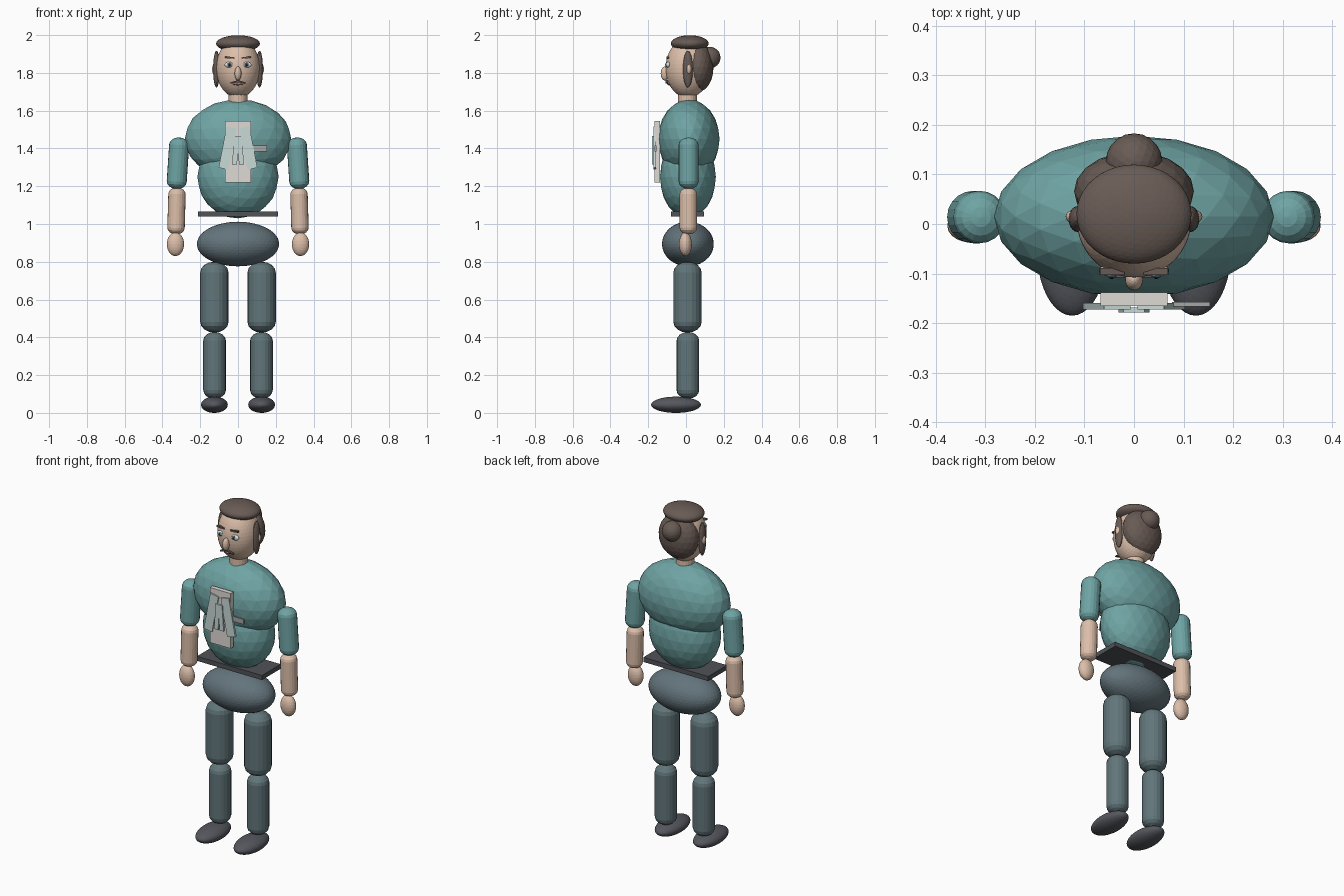
import bpy, bmesh
from math import sin, cos, pi, radians
from mathutils import Vector, Matrix

if "Cube" in bpy.data.objects:
    bpy.data.objects.remove(bpy.data.objects["Cube"])


def mat(name, *rgb):
    m = bpy.data.materials.new(name)
    m.diffuse_color = (*rgb, 1)
    m.use_nodes = True
    m.node_tree.nodes["Principled BSDF"].inputs["Base Color"].default_value = m.diffuse_color
    return m


TEAL = mat("teal", 0.16, 0.37, 0.37)
SKIN = mat("skin", 0.72, 0.52, 0.40)
HAIR = mat("hair", 0.14, 0.105, 0.09)
TROUSER = mat("trouser", 0.12, 0.18, 0.195)
PELVIS = mat("pelvis", 0.125, 0.175, 0.20)
SHOE = mat("shoe", 0.09, 0.095, 0.11)
BELT = mat("belt", 0.08, 0.085, 0.095)
CREAM = mat("cream", 0.74, 0.70, 0.66)
PALE = mat("pale", 0.58, 0.70, 0.68)
GREY = mat("grey", 0.38, 0.38, 0.38)
WHITE = mat("white", 0.75, 0.78, 0.80)
IRIS = mat("iris", 0.15, 0.25, 0.32)
DARK = mat("dark", 0.02, 0.02, 0.02)
LIP = mat("lip", 0.45, 0.22, 0.18)


def finish(name, bm, material):
    bmesh.ops.recalc_face_normals(bm, faces=bm.faces)
    me = bpy.data.meshes.new(name)
    bm.to_mesh(me)
    bm.free()
    me.materials.append(material)
    ob = bpy.data.objects.new(name, me)
    bpy.context.collection.objects.link(ob)
    return ob


def ellipsoid(name, loc, radii, material, sub=3):
    bm = bmesh.new()
    bmesh.ops.create_icosphere(bm, subdivisions=sub, radius=1)
    bm.transform(Matrix.Translation(loc) @ Matrix.Diagonal((*radii, 1)))
    return finish(name, bm, material)


def box(name, loc, size, material, tilt=0):
    bm = bmesh.new()
    bmesh.ops.create_cube(bm, size=1)
    bm.transform(Matrix.Translation(loc) @ Matrix.Rotation(radians(tilt), 4, 'Y')
                 @ Matrix.Diagonal((*size, 1)))
    return finish(name, bm, material)


def capsule(name, a, b, r, material, dome=0.75, sides=20, steps=4):
    """Rounded limb whose tips are a and b."""
    a, b = Vector(a), Vector(b)
    length, h = (b - a).length, r * dome
    prof = [(r * sin(i / steps * pi / 2), h - h * cos(i / steps * pi / 2))
            for i in range(1, steps + 1)]
    prof += [(p, length - z) for p, z in reversed(prof)]
    bm = bmesh.new()
    rings = [[bm.verts.new((p * cos(2 * pi * k / sides), p * sin(2 * pi * k / sides), z))
              for k in range(sides)] for p, z in prof]
    tips = [bm.verts.new((0, 0, 0)), bm.verts.new((0, 0, length))]
    for k in range(sides):
        n = (k + 1) % sides
        for lo, hi in zip(rings, rings[1:]):
            bm.faces.new((lo[k], lo[n], hi[n], hi[k]))
        bm.faces.new((tips[0], rings[0][n], rings[0][k]))
        bm.faces.new((tips[1], rings[-1][k], rings[-1][n]))
    rot = (b - a).to_track_quat('Z', 'Y').to_matrix().to_4x4()
    bm.transform(Matrix.Translation(a) @ rot)
    return finish(name, bm, material)


# Torso
ellipsoid("chest", (0, 0.015, 1.45), (0.282, 0.163, 0.21), TEAL)
ellipsoid("abdomen", (0, 0.01, 1.25), (0.215, 0.148, 0.22), TEAL)
box("belt", (0, 0.008, 1.053), (0.424, 0.175, 0.027), BELT)
ellipsoid("pelvis", (0, 0.01, 0.894), (0.218, 0.137, 0.118), PELVIS, 4)

# Head, hair and bun
capsule("neck", (0, 0.008, 1.6), (0, 0.008, 1.74), 0.05, SKIN, 0.1)
ellipsoid("head", (0, 0.01, 1.825), (0.116, 0.118, 0.157), SKIN, 4)
ellipsoid("hair_cap", (0, 0.02, 1.955), (0.116, 0.1, 0.044), HAIR, 4)
ellipsoid("back_hair", (0, 0.066, 1.83), (0.121, 0.08, 0.13), HAIR)
ellipsoid("hair_bun", (0, 0.126, 1.881), (0.057, 0.057, 0.057), HAIR)

# Face centre
ellipsoid("nose", (0, -0.112, 1.797), (0.018, 0.022, 0.037), SKIN)
ellipsoid("mouth", (0, -0.09, 1.742), (0.03, 0.01, 0.008), LIP, 2)

# Shirt front panel and pen
box("shirt_panel", (0, -0.152, 1.382), (0.136, 0.027, 0.325), CREAM)
box("pocket_tag", (0.115, -0.162, 1.4), (0.076, 0.01, 0.03), GREY)

# Mirrored parts
for side, s in (("left", -1), ("right", 1)):
    # Legs and shoes
    capsule(side + "_thigh", (s * .125, .008, .425), (s * .125, .008, .80), 0.075, TROUSER)
    capsule(side + "_shin", (s * .124, .01, .075), (s * .124, .01, .428), 0.06, TROUSER)
    ellipsoid(side + "_shoe", (s * .125, -.053, .043), (.071, .132, .043), SHOE, 4)
    # Arms and hands
    capsule(side + "_upper_arm", (s * .327, .014, 1.185), (s * .309, .014, 1.458), .053, TEAL)
    capsule(side + "_forearm", (s * .329, .012, .945), (s * .322, .012, 1.193), .046, SKIN)
    ellipsoid(side + "_hand", (s * .331, -.003, .893), (.046, .034, .063), SKIN)
    # Ears and side hair
    ellipsoid(side + "_side_hair", (s * .114, .01, 1.82), (.018, .026, .098), HAIR)
    ellipsoid(side + "_ear", (s * .12, .015, 1.82), (.018, .014, .03), SKIN)
    # Eyes, brows and moustache
    ellipsoid(side + "_eye", (s * .045, -.094, 1.843), (.026, .012, .016), WHITE)
    ellipsoid(side + "_iris", (s * .045, -.104, 1.843), (.011, .005, .012), IRIS, 2)
    ellipsoid(side + "_pupil", (s * .045, -.108, 1.843), (.005, .003, .006), DARK, 2)
    box(side + "_brow", (s * .044, -.096, 1.881), (.05, .014, .009), HAIR, -s * 5)
    box(side + "_moustache", (s * .021, -.102, 1.752), (.042, .012, .007), HAIR, s * 16)
    # Lapels and inner strips
    box(side + "_lapel", (s * .055, -.166, 1.402), (.054, .013, .222), PALE, -s * 11)
    box(side + "_inner_strip", (s * .013, -.174, 1.39), (.026, .01, .15), PALE, -s * 4)
